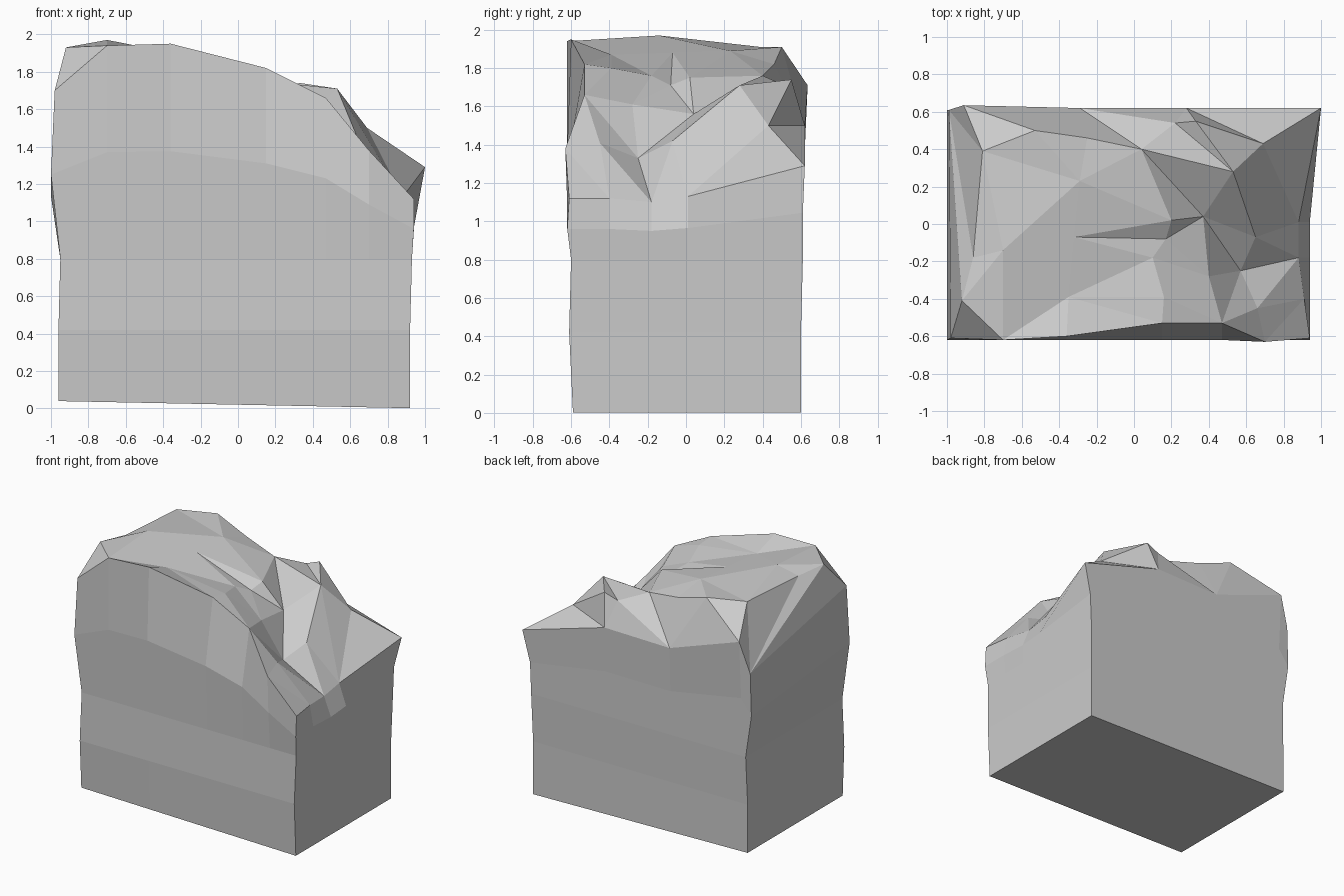
import bpy, bmesh
from mathutils import Vector
from mathutils.geometry import delaunay_2d_cdt

if "Cube" in bpy.data.objects:
    bpy.data.objects.remove(bpy.data.objects["Cube"])

# Upper edge of the block walls, counter-clockwise from front left
rim = [
    (-.98, -.61, 1.70), (-.70, -.62, 1.94), (-.36, -.60, 1.95), (.15, -.53, 1.82),
    (.47, -.53, 1.66), (.70, -.63, 1.38), (.94, -.61, 1.12),
    (.91, -.40, 1.12), (.88, -.18, 1.10), (.88, .01, 1.13), (1.0, .62, 1.29),
    (.28, .62, 1.50), (-.29, .62, 1.49), (-.91, .635, 1.71), (-.99, .61, 1.47),
]

# Craggy points on the broken top
crags = [
    (-.92, -.41, 1.93), (-.86, -.18, 1.91), (-.70, -.14, 1.97), (-.35, -.39, 1.87),
    (-.32, -.07, 1.88), (-.29, .23, 1.89), (-.81, .39, 1.91), (-.53, .50, 1.91),
    (-.25, .46, 1.82), (.04, .40, 1.76), (.22, .54, 1.70), (.33, .55, 1.74),
    (.53, .28, 1.71), (.69, .43, 1.50), (.37, .04, 1.56), (.20, .02, 1.75),
    (.17, -.08, 1.71), (.10, -.18, 1.76), (.16, -.39, 1.80), (.40, -.28, 1.61),
    (.65, -.07, 1.42), (.57, -.25, 1.33), (.66, -.45, 1.41),
]

# Wall limits per level: left, right, front, back
levels = [(-.96, .92, -.59, .60), (-.96, .92, -.61, .60),
          (-.95, .93, -.60, .61), (-1.0, .94, -.62, .61)]


def wall_point(p, i):
    """Drop a rim point onto the wall at level i."""
    x, y, z = p
    left, right, front, back = levels[i]
    if x > .87:
        x = right
    elif x < -.95:
        x = left
    if y < -.5:
        y = front
    elif y > .6:
        y = back
    height = (.02 - .02 * x, .42, .80, .8 + (z - .8) * .5)[i]
    return x, y, height


bm = bmesh.new()
n = len(rim)

# Walls and base
rings = [[bm.verts.new(wall_point(p, i)) for p in rim] for i in range(4)]
rings.append([bm.verts.new(p) for p in rim])
for low, high in zip(rings, rings[1:]):
    for i in range(n):
        j = (i + 1) % n
        bm.faces.new((low[i], low[j], high[j], high[i]))
bm.faces.new(list(reversed(rings[0])))

# Faceted top, triangulated inside the rim
top = rings[-1] + [bm.verts.new(p) for p in crags]
flat = [Vector(p[:2]) for p in rim + crags]
result = delaunay_2d_cdt(flat, [], [list(range(n))], 1, 1e-5)
origin = [o[0] for o in result[3]]
for tri in result[2]:
    bm.faces.new([top[origin[k]] for k in tri])

bmesh.ops.recalc_face_normals(bm, faces=bm.faces)
mesh = bpy.data.meshes.new("rock_block")
bm.to_mesh(mesh)
bm.free()
bpy.context.collection.objects.link(bpy.data.objects.new("rock_block", mesh))
